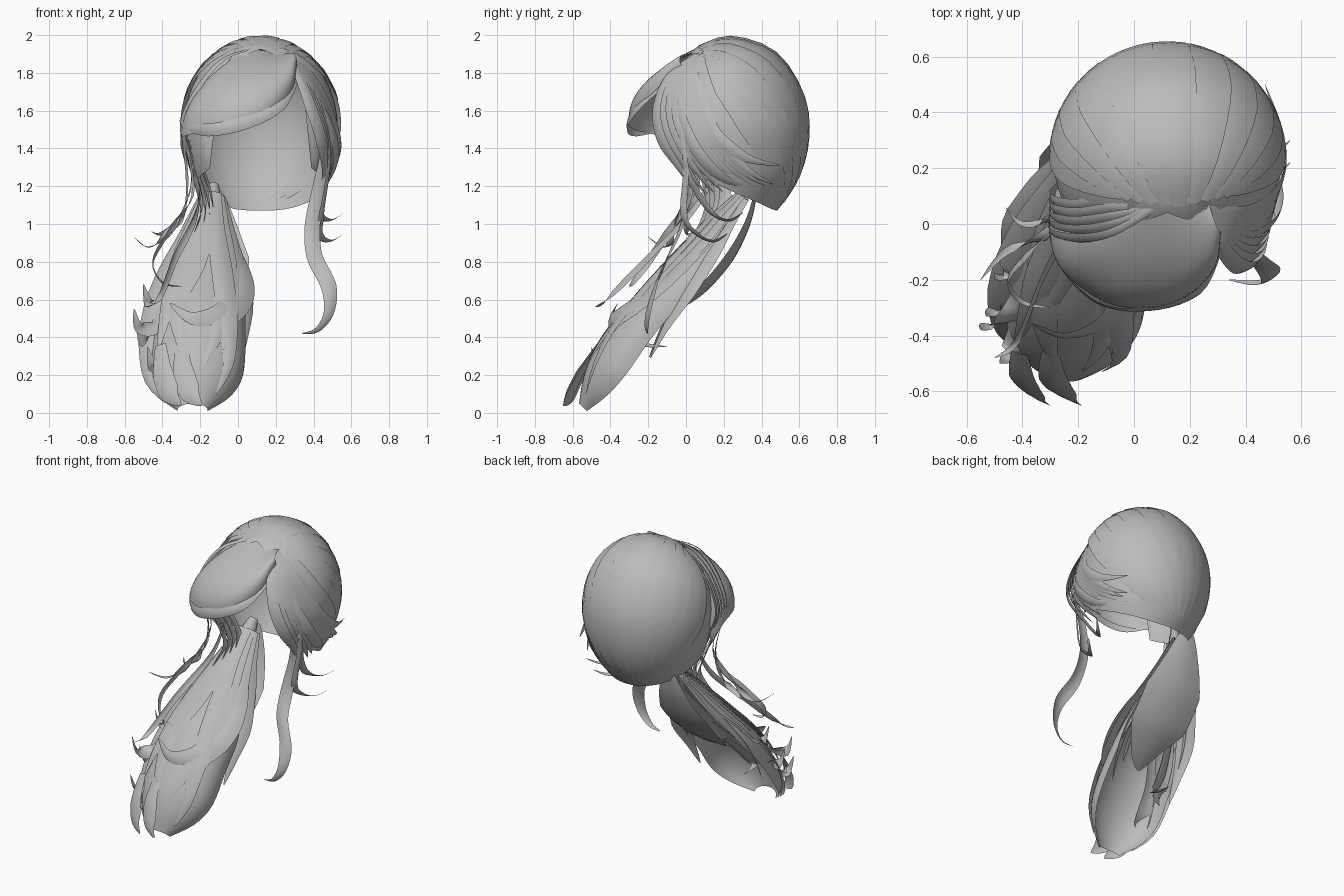
import bpy, math
from mathutils import Vector as V

hair = bpy.data.materials.new("grey_hair")
hair.diffuse_color = (0.5, 0.5, 0.5, 1)

HEAD = V((0.12, 0.24, 1.5))
RAD = V((0.41, 0.40, 0.49))


def grid(name, rows, closed=False):
    """Skin a list of equally long point rows."""
    n = len(rows[0])
    verts = [tuple(p) for r in rows for p in r]
    faces = []
    for i in range(len(rows) - 1):
        for j in range(n if closed else n - 1):
            k = (j + 1) % n
            faces.append((i*n + j, i*n + k, (i+1)*n + k, (i+1)*n + j))
    me = bpy.data.meshes.new(name)
    me.from_pydata(verts, [], faces)
    me.validate()
    me.materials.append(hair)
    me.shade_smooth()
    ob = bpy.data.objects.new(name, me)
    bpy.context.collection.objects.link(ob)
    return ob


def spline(ctrl, steps=5):
    """Catmull-Rom curve through control tuples of any length."""
    c = [ctrl[0]] + list(ctrl) + [ctrl[-1]]
    out = []
    for i in range(1, len(c) - 2):
        for s in range(steps):
            t = s / steps
            out.append([0.5*(2*b + (d-a)*t + (2*a-5*b+4*d-e)*t*t + (3*b-a-3*d+e)*t**3)
                        for a, b, d, e in zip(c[i-1], c[i], c[i+1], c[i+2])])
    return out + [list(ctrl[-1])]


def ribbon(name, ctrl, width, centre=HEAD, root=0.5, arch=0.2, steps=5):
    """Arched tapering lock whose face points away from the centre."""
    pts = [V(p) for p in spline(ctrl, steps)]
    rows = []
    for i, p in enumerate(pts):
        t = i / (len(pts) - 1)
        tan = (pts[min(i+1, len(pts)-1)] - pts[max(i-1, 0)]).normalized()
        nor = p - V(centre)
        nor = (nor - tan * nor.dot(tan)).normalized()
        side = tan.cross(nor)
        w = width / 2 * (root + (1-root) * min(1, t*2.5)) * min(1, 0.04 + (1-t)*2.6)
        rows.append([p + side*w*u + nor*w*arch*(1-u*u) for u in (-1, -.5, 0, .5, 1)])
    return grid(name, rows)


def on_head(d, s=1.0):
    d = V(d).normalized()
    return HEAD + V((d.x*RAD.x, d.y*RAD.y, d.z*RAD.z*(1.1 if d.z < 0 else 1))) * s


# Scalp cap: ellipsoid shell left open at the face and under the nape
def inside(p):
    return p.y > 0.04 - 0.11*min(1, abs(p.x-0.12)/0.28) and p.z > 1.07 + max(0, 0.47-p.y)*0.45


cols = []
for i in range(48):
    a = 2*math.pi*i/48
    at = lambda t: on_head((math.sin(t)*math.cos(a), math.sin(t)*math.sin(a), math.cos(t)))
    lim = 0.1
    while lim < 3 and inside(at(lim + 0.01)):
        lim += 0.01
    cols.append([at(0.01 + (lim-0.01)*k/14) for k in range(15)])
grid("scalp_cap", [list(r) for r in zip(*cols)], closed=True)

# Broad locks combed from the parting over the head to the gather at the nape
for i in range(11):
    u = -1 + 2*i/10
    start = V((0.1 + 0.5*u, -0.42 + 0.1*abs(u), 0.85))
    mid = V((math.sin(u*1.45), math.cos(u*1.45) - 0.05, 0.35))
    end = V((-0.2 + 0.4*u, 0.75 - 0.2*abs(u), -0.72 + 0.12*abs(u)))
    pts = []
    for k in range(7):
        t = k/6
        pts.append(on_head(start*(1-t)**2 + mid*2*t*(1-t) + end*t*t, 1.0 + 0.01*math.sin(math.pi*t)))
    ribbon("combed_lock", pts, 0.2, root=0.25, arch=0.12, steps=3)

# Swept fringe: loft of curves from the parting round the left temple to the brow line
tips = spline([(-0.28, 0.14, 1.32), (-0.305, 0.02, 1.43), (-0.27, -0.15, 1.47), (-0.11, -0.275, 1.5),
               (0.05, -0.3, 1.54), (0.19, -0.255, 1.61), (0.29, -0.15, 1.72), (0.31, -0.02, 1.83)], 4)
rows = []
for i, tip in enumerate(tips):
    u = i/(len(tips)-1)
    r, e = V((0.04 + 0.23*u, 0.07, 1.93 - 0.03*u)), V(tip)
    low = e + V((0.02*(u-0.6), -0.03, 0.22*(1-u)+0.06))
    high = r.lerp(e, 0.33) + V((0.05*(u-0.7), -0.07, 0.12*(1-0.7*u)))
    rows.append([r*(1-t)**3 + high*3*t*(1-t)**2 + low*3*t*t*(1-t) + e*t**3
                 for t in [k/12 for k in range(13)]])
grid("fringe", rows)

# Wide lock along the lower fringe edge and thin strands to the left temple
ribbon("fringe_edge_lock", [(0.3, -0.1, 1.75), (0.22, -0.25, 1.62), (0.05, -0.305, 1.54),
                            (-0.13, -0.28, 1.5), (-0.27, -0.14, 1.51), (-0.31, 0.02, 1.55)], 0.07)
for i in range(5):
    f = i*0.03
    ribbon("left_temple_strand", [(0.08, 0.06, 1.93), (-0.08, -0.03+f, 1.87), (-0.21, -0.05+f, 1.72),
                                  (-0.295, -0.03+f, 1.53), (-0.255, 0.02+f, 1.35),
                                  (-0.2, 0.13+f/2, 1.18), (-0.16, 0.2, 1.03)], 0.045)

# Right side strands hanging from the parting over the temple
for i in range(10):
    f = i/9
    ribbon("right_temple_strand", [(0.25, 0.05, 1.9), (0.32+0.07*f, -0.09+0.13*f, 1.79),
                                   (0.385+0.1*f, -0.155+0.24*f, 1.62), (0.44+0.09*f, -0.13+0.3*f, 1.45),
                                   (0.46+0.05*f, -0.03+0.35*f, 1.29), (0.43+0.01*f, 0.06+0.4*f, 1.15+0.06*f)],
           0.075)

# Two long locks crossing the right side toward the back
ribbon("right_cross_lock", [(0.3, -0.04, 1.83), (0.44, 0.03, 1.66), (0.53, 0.16, 1.47),
                            (0.53, 0.32, 1.35), (0.47, 0.5, 1.31)], 0.07)
ribbon("right_cross_lock", [(0.34, -0.06, 1.78), (0.47, -0.02, 1.56), (0.52, 0.07, 1.37),
                            (0.48, 0.22, 1.23), (0.4, 0.42, 1.18)], 0.07)

# Long front tendril and small flicks on the right
ribbon("front_tendril", [(0.42, -0.05, 1.65), (0.46, -0.03, 1.4), (0.43, 0.0, 1.2), (0.395, -0.02, 1.0),
                         (0.405, -0.09, 0.83), (0.48, -0.16, 0.67), (0.48, -0.2, 0.53),
                         (0.42, -0.21, 0.44), (0.34, -0.2, 0.42)], 0.085, centre=(0.3, 0.5, 0.9))
for z, y in ((1.04, 0.2), (0.93, 0.12)):
    ribbon("right_flick", [(0.48, -0.03, 1.5), (0.48, 0.0, 1.3), (0.44, y-0.13, z+0.11),
                           (0.43, y-0.05, z+0.01), (0.49, y+0.03, z-0.02), (0.56, y+0.1, z+0.02)], 0.045)

# Tail shell: bowed sheet open at the back, sweeping forward (x, y, z, half width, depth)
rings = spline([(-0.13, 0.36, 1.2, .03, .03), (-0.155, 0.24, 1.0, .09, .1), (-0.175, 0.13, 0.83, .15, .14),
                (-0.195, -0.03, 0.62, .23, .17), (-0.21, -0.2, 0.42, .25, .19), (-0.22, -0.34, 0.22, .25, .19),
                (-0.23, -0.44, 0.1, .19, .14), (-0.24, -0.53, 0.015, .08, .05)], 4)


def tail_pt(t, a, s=1.0):
    f = t*(len(rings)-1)
    i = min(int(f), len(rings)-2)
    x, y, z, w, d = [p + (q-p)*(f-i) for p, q in zip(rings[i], rings[i+1])]
    p = V((x + math.cos(a)*w*s, y - 0.72*math.sin(a)*d*s, z + 0.69*math.sin(a)*d*s))
    p.z = max(p.z, 0.005)
    return p


grid("tail_shell", [[tail_pt(k/28, -0.15 + (math.pi+0.3)*j/16) for j in range(17)] for k in range(29)])

# Upper lock closing the back of the tail, and strands feeding it from the temple
ribbon("tail_back_lock", [(-0.13, 0.37, 1.17), (-0.13, 0.32, 1.0), (-0.14, 0.22, 0.82), (-0.15, 0.08, 0.66),
                          (-0.17, -0.08, 0.54), (-0.22, -0.22, 0.46)], 0.4, centre=(-0.2, -0.3, 1.2),
       root=0.22, arch=0.15)
for i in range(4):
    ribbon("tail_feed_strand", [(-0.29+0.01*i, 0.03*i, 1.45), (-0.23+0.02*i, 0.1+0.03*i, 1.25),
                                (-0.19+0.025*i, 0.13+0.02*i, 1.06), (-0.23+0.06*i, 0.0, 0.85),
                                (-0.3+0.09*i, -0.17, 0.66), (-0.36+0.1*i, -0.3, 0.54)], 0.075)

# Overlapping locks curling across the front of the tail
for i in range(9):
    a = 0.1 + 2.9*i/8
    end = 0.62 + 0.1*(i % 4)
    pts = [tail_pt(0.06 + (end-0.06)*k/6, a + 0.55*(k/6)**2*(1 if i % 3 else -1), 1.03 + 0.05*(i % 2))
           for k in range(7)]
    ribbon("tail_lock", pts, 0.12, centre=(-0.2, 0.1, 0.2), steps=3)

# Big rounded lock on the right of the tail, turning inward at its end
ribbon("tail_curl", [(-0.13, 0.25, 1.1), (-0.06, 0.12, 0.92), (0.01, -0.04, 0.75), (0.01, -0.2, 0.61),
                     (-0.08, -0.34, 0.52), (-0.24, -0.4, 0.5), (-0.36, -0.36, 0.58)],
       0.15, centre=(-0.2, 0.2, 0.3))

# Flicked tips on the left edge and end of the tail
for z, y, r in ((0.63, -0.12, 0.5), (0.5, -0.3, 0.55), (0.43, -0.25, 0.53), (0.3, -0.42, 0.48)):
    ribbon("tail_flick", [(-0.25, y+0.3, z+0.3), (-0.37, y+0.14, z+0.12), (-0.42, y, z-0.03),
                          (-r+0.03, y-0.06, z-0.05), (-r, y-0.08, z+0.05)], 0.09, centre=(-0.2, 0.2, 0.3))
for x in (-0.36, -0.25):
    ribbon("tail_tip", [(x-0.05, -0.46, 0.36), (x-0.04, -0.55, 0.22), (x, -0.61, 0.1), (x+0.06, -0.65, 0.04)],
           0.12, centre=(-0.2, 0, 0.2))
ribbon("under_curl", [(-0.3, 0.0, 0.62), (-0.36, -0.16, 0.45), (-0.37, -0.24, 0.37), (-0.38, -0.1, 0.35)], 0.09,
       centre=(-0.2, -0.2, 0.8))

# Thin loose strands drifting off on the left
for path in ([(-0.3, 0.0, 1.5), (-0.27, 0.06, 1.25), (-0.29, 0.02, 1.05), (-0.4, 0.0, 0.95), (-0.46, 0.06, 0.96)],
             [(-0.3, -0.02, 1.5), (-0.24, 0.05, 1.25), (-0.32, -0.04, 1.02), (-0.46, -0.1, 0.88), (-0.55, -0.2, 0.93)],
             [(-0.27, 0.0, 1.4), (-0.24, 0.02, 1.15), (-0.37, -0.1, 0.95), (-0.45, -0.2, 0.8),
              (-0.4, -0.28, 0.69), (-0.3, -0.3, 0.67)],
             [(-0.2, 0.15, 1.25), (-0.22, 0.02, 1.05), (-0.33, -0.2, 0.82), (-0.42, -0.42, 0.6), (-0.5, -0.48, 0.56)]):
    ribbon("loose_strand", path, 0.04)
